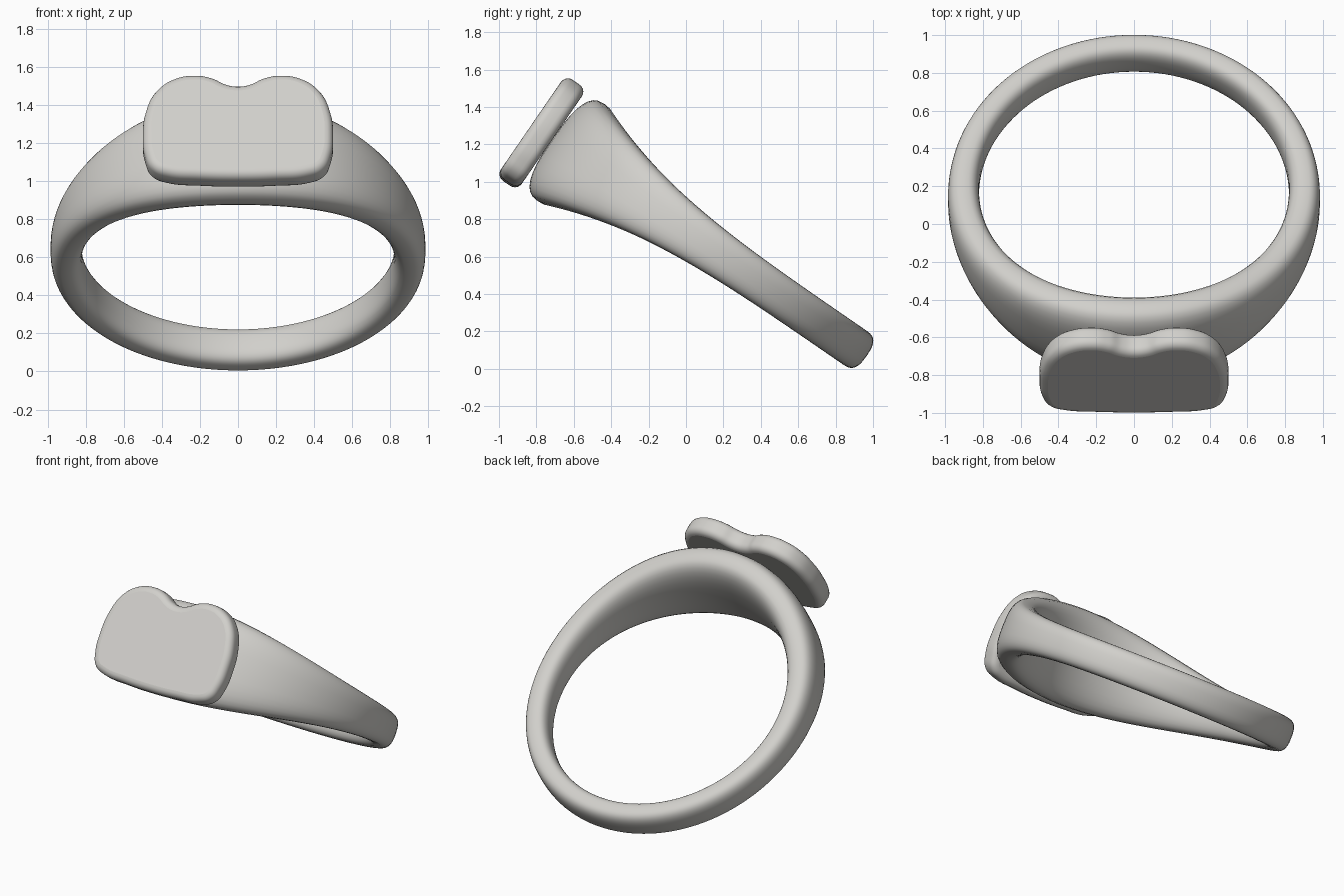
import bpy, bmesh
from math import sin, cos, pi, tau, radians
from mathutils import Matrix, Vector

cube = bpy.data.objects.get("Cube")
if cube:
    bpy.data.objects.remove(cube, do_unlink=True)

TILT = radians(34.5)      # lean of the whole ring
CENTRE = 0.215            # ring centre along the leaning direction
MID = 0.605               # ring centre along its own axis

# Material
metal = bpy.data.materials.new("pale grey metal")
metal.use_nodes = True
colour = (0.64, 0.63, 0.60, 1)
metal.diffuse_color = colour
metal.node_tree.nodes["Principled BSDF"].inputs["Base Color"].default_value = colour


def finish(obj):
    """Smooth shading with sharp edges kept."""
    bpy.ops.object.select_all(action='DESELECT')
    obj.select_set(True)
    bpy.context.view_layer.objects.active = obj
    bpy.ops.object.shade_smooth_by_angle(angle=radians(40))


def power(value, exponent):
    return abs(value) ** exponent * (1 if value >= 0 else -1)


def make_band(steps=128, sides=32):
    """Sweep a rounded section round the finger hole, growing to the front."""
    bm = bmesh.new()
    rings = []
    for i in range(steps):
        a = tau * i / steps
        front = (1 + cos(a)) / 2
        half_width = 0.11 + 0.205 * front ** 3.8
        inner = 0.82
        outer = 0.972 + 0.098 * front ** 3
        radius, half_depth = (outer + inner) / 2, (outer - inner) / 2
        ring = []
        for j in range(sides):
            t = tau * j / sides
            r = radius + half_depth * power(cos(t), 0.72)
            w = MID + half_width * power(sin(t), 0.72)
            ring.append(bm.verts.new((r * sin(a), -CENTRE - r * cos(a), w)))
        rings.append(ring)
    for i in range(steps):
        this, after = rings[i], rings[(i + 1) % steps]
        for j in range(sides):
            k = (j + 1) % sides
            bm.faces.new((this[j], this[k], after[k], after[j]))
    bmesh.ops.recalc_face_normals(bm, faces=bm.faces)
    mesh = bpy.data.meshes.new("band")
    bm.to_mesh(mesh)
    bm.free()
    mesh.materials.append(metal)
    obj = bpy.data.objects.new("band", mesh)
    obj.rotation_euler.x = -TILT
    bpy.context.collection.objects.link(obj)
    finish(obj)


def make_plate():
    """Two-lobed signet plate with rolled edges."""
    half = [(0.06, 0.872), (0.13, 0.91), (0.22, 0.93), (0.34, 0.905),
            (0.43, 0.83), (0.485, 0.70), (0.5, 0.55), (0.488, 0.42),
            (0.45, 0.335), (0.37, 0.297), (0.2, 0.28)]
    outline = [(0, 0.86)] + half + [(0, 0.274)] + [(-x, w) for x, w in reversed(half)]
    curve = bpy.data.curves.new("signet_plate", 'CURVE')
    curve.dimensions = '2D'
    curve.fill_mode = 'BOTH'
    curve.resolution_u = 8
    roll, half_depth = 0.045, 0.068
    curve.bevel_depth = roll
    curve.bevel_resolution = 4
    curve.offset = -roll
    curve.extrude = half_depth - roll
    spline = curve.splines.new('BEZIER')
    spline.bezier_points.add(len(outline) - 1)
    spline.use_cyclic_u = True
    for point, (x, w) in zip(spline.bezier_points, outline):
        point.co = (x, w, 0)
        point.handle_left_type = point.handle_right_type = 'AUTO'
    curve.materials.append(metal)
    obj = bpy.data.objects.new("signet_plate", curve)
    obj.rotation_euler.x = pi / 2 - TILT
    obj.location = Vector((0, -cos(TILT), sin(TILT))) * 1.352
    bpy.context.collection.objects.link(obj)
    bpy.ops.object.select_all(action='DESELECT')
    obj.select_set(True)
    bpy.context.view_layer.objects.active = obj
    bpy.ops.object.convert(target='MESH')
    finish(bpy.context.view_layer.objects.active)


make_band()
make_plate()
